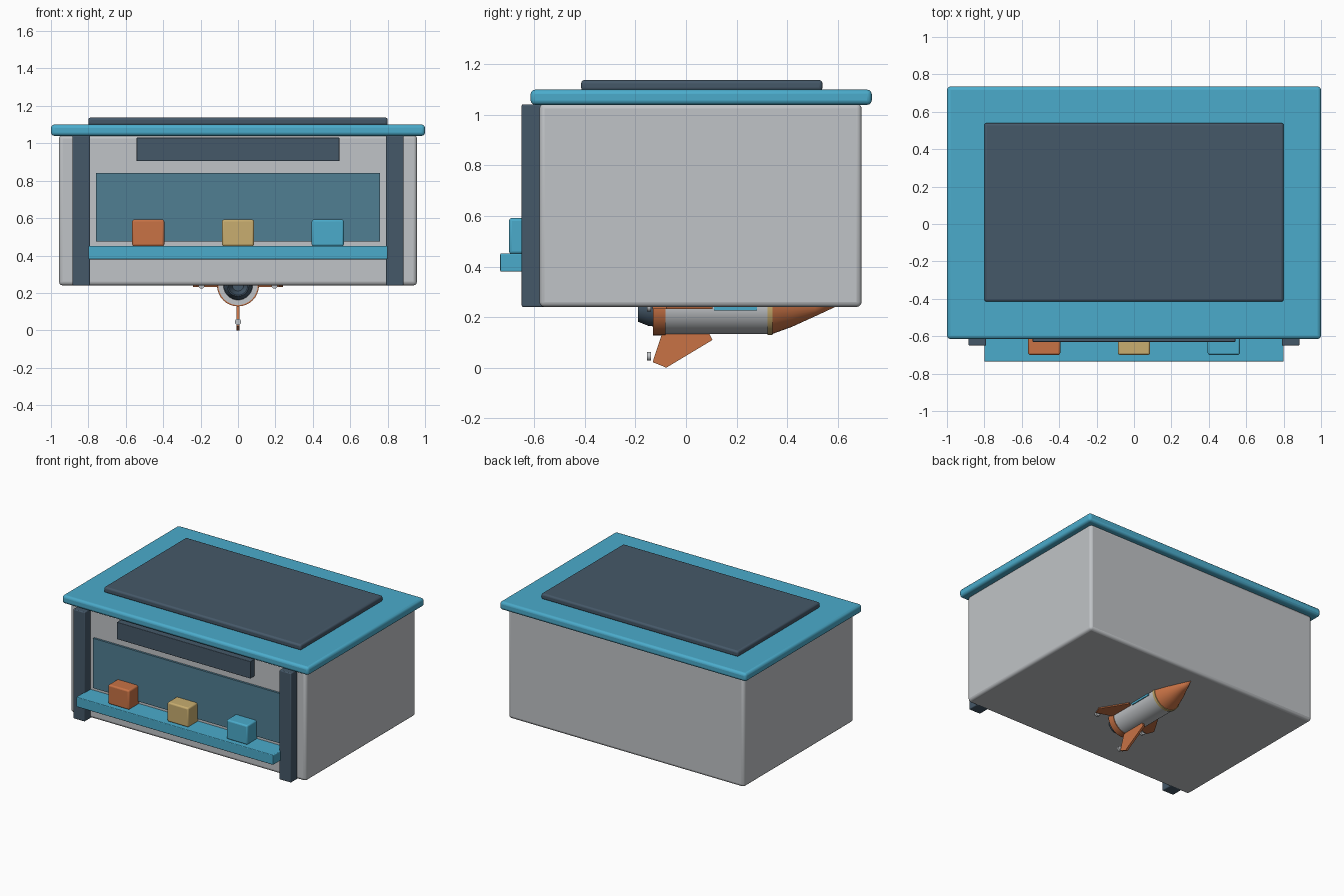
import bpy, bmesh, math
from mathutils import Matrix, Vector

if "Cube" in bpy.data.objects:
    bpy.data.objects.remove(bpy.data.objects["Cube"])


def material(name, rgb):
    m = bpy.data.materials.new(name)
    m.diffuse_color = (*rgb, 1)
    m.use_nodes = True
    m.node_tree.nodes["Principled BSDF"].inputs["Base Color"].default_value = m.diffuse_color
    return m


GREY = material("light grey", (0.53, 0.55, 0.57))
BLUE = material("sky blue", (0.07, 0.41, 0.60))
SLATE = material("dark slate", (0.06, 0.098, 0.14))
GLASS = material("window blue", (0.08, 0.21, 0.29))
ORANGE = material("orange", (0.58, 0.17, 0.06))
GOLD = material("gold", (0.58, 0.42, 0.16))


def finish(name, bm, mat, bevel=0, segments=3):
    bmesh.ops.recalc_face_normals(bm, faces=bm.faces)
    me = bpy.data.meshes.new(name)
    bm.to_mesh(me)
    bm.free()
    me.materials.append(mat)
    ob = bpy.data.objects.new(name, me)
    bpy.context.collection.objects.link(ob)
    if bevel:
        mod = ob.modifiers.new("rounded edges", 'BEVEL')
        mod.width, mod.segments = bevel, segments
    bpy.ops.object.select_all(action='DESELECT')
    ob.select_set(True)
    bpy.context.view_layer.objects.active = ob
    bpy.ops.object.shade_smooth_by_angle(angle=math.radians(35))
    return ob


def box(name, x, y, z, mat, bevel=0.0):
    """Box from (min, max) ranges."""
    bm = bmesh.new()
    bmesh.ops.create_cube(bm, size=1)
    for v in bm.verts:
        v.co = Vector([(r[0] + r[1]) / 2 + c * (r[1] - r[0])
                       for c, r in zip(v.co, (x, y, z))])
    return finish(name, bm, mat, bevel)


AXIS = 0.24  # height of the rocket centre line


def lathe(name, profile, mat, sides=32):
    """Spin (y, radius) points around the rocket centre line."""
    bm = bmesh.new()
    verts = [bm.verts.new((r, y, 0)) for y, r in profile]
    edges = [bm.edges.new(p) for p in zip(verts, verts[1:])]
    bmesh.ops.spin(bm, geom=verts + edges, axis=(0, 1, 0), cent=(0, 0, 0),
                   angle=2 * math.pi, steps=sides)
    bmesh.ops.remove_doubles(bm, verts=bm.verts, dist=0.0004)
    bmesh.ops.translate(bm, verts=bm.verts, vec=(0, 0, AXIS))
    return finish(name, bm, mat)


# Stall body, roof slab and raised roof panel
box("stall_body", (-0.957, 0.957), (-0.58, 0.695), (0.24, 1.045), GREY, 0.02)
box("roof_slab", (-1, 1), (-0.615, 0.735), (1.04, 1.10), BLUE, 0.018)
box("roof_panel", (-0.80, 0.80), (-0.415, 0.54), (1.095, 1.138), SLATE, 0.013)

# Front: window, sign, posts and counter
box("window", (-0.76, 0.76), (-0.595, -0.57), (0.475, 0.84), GLASS)
box("sign_board", (-0.542, 0.542), (-0.63, -0.57), (0.905, 1.03), SLATE, 0.003)
for side, s in (("left", -1), ("right", 1)):
    box(side + "_post", tuple(sorted((s * 0.79, s * 0.885))), (-0.65, -0.56),
        (0.24, 1.042), SLATE, 0.006)
box("counter", (-0.80, 0.80), (-0.735, -0.57), (0.38, 0.452), BLUE, 0.005)
for name, x, mat in (("orange_goods", -0.48, ORANGE), ("gold_goods", 0, GOLD),
                     ("blue_goods", 0.48, BLUE)):
    box(name, (x - 0.086, x + 0.086), (-0.70, -0.58), (0.45, 0.592), mat, 0.011)

# Rocket half sunk in the underside
lathe("rocket_hull", [(-0.122, 0), (-0.122, 0.107), (0.33, 0.107), (0.33, 0)], GREY)
lathe("rocket_tail_band", [(-0.13, 0.105), (-0.13, 0.112), (-0.082, 0.112),
                           (-0.082, 0.105), (-0.13, 0.105)], ORANGE)
lathe("rocket_nose_band", [(0.322, 0.10), (0.322, 0.111), (0.342, 0.111),
                           (0.342, 0.10)], GOLD)
lathe("rocket_nose", [(0.335, 0), (0.335, 0.109), (0.42, 0.078), (0.51, 0.037),
                      (0.59, 0)], ORANGE)
lathe("rocket_nozzle", [(-0.12, 0.078), (-0.15, 0.074), (-0.19, 0.058), (-0.19, 0.052),
                        (-0.14, 0.03), (-0.14, 0)], SLATE)

# Four fins, each with a small end disc behind it
FIN = [(-0.09, 0.09), (-0.132, 0.218), (-0.078, 0.24), (0.105, 0.13), (0.085, 0.09)]
for i, where in enumerate(("lower", "right", "upper", "left")):
    turn = Matrix.Translation((0, 0, AXIS)) @ Matrix.Rotation(-i * math.pi / 2, 4, 'Y')
    bm = bmesh.new()
    face = bm.faces.new([bm.verts.new((-0.008, y, -r)) for y, r in FIN])
    ext = bmesh.ops.extrude_face_region(bm, geom=[face])
    bmesh.ops.translate(bm, vec=(0.016, 0, 0), verts=[
        g for g in ext["geom"] if isinstance(g, bmesh.types.BMVert)])
    bmesh.ops.transform(bm, matrix=turn, verts=bm.verts)
    finish(where + "_fin", bm, ORANGE)

    bm = bmesh.new()
    bmesh.ops.create_cone(bm, cap_ends=True, segments=16, radius1=0.017,
                          radius2=0.017, depth=0.016)
    bmesh.ops.transform(bm, verts=bm.verts, matrix=turn @ Matrix.Translation(
        (0, -0.147, -0.195)) @ Matrix.Rotation(math.pi / 2, 4, 'X'))
    finish(where + "_fin_disc", bm, GREY)

# Stripe plates on the rocket flanks
for side, s in (("left", -1), ("right", 1)):
    box(side + "_rocket_stripe", tuple(sorted((s * 0.104, s * 0.112))),
        (0.11, 0.28), (0.226, 0.254), BLUE)
